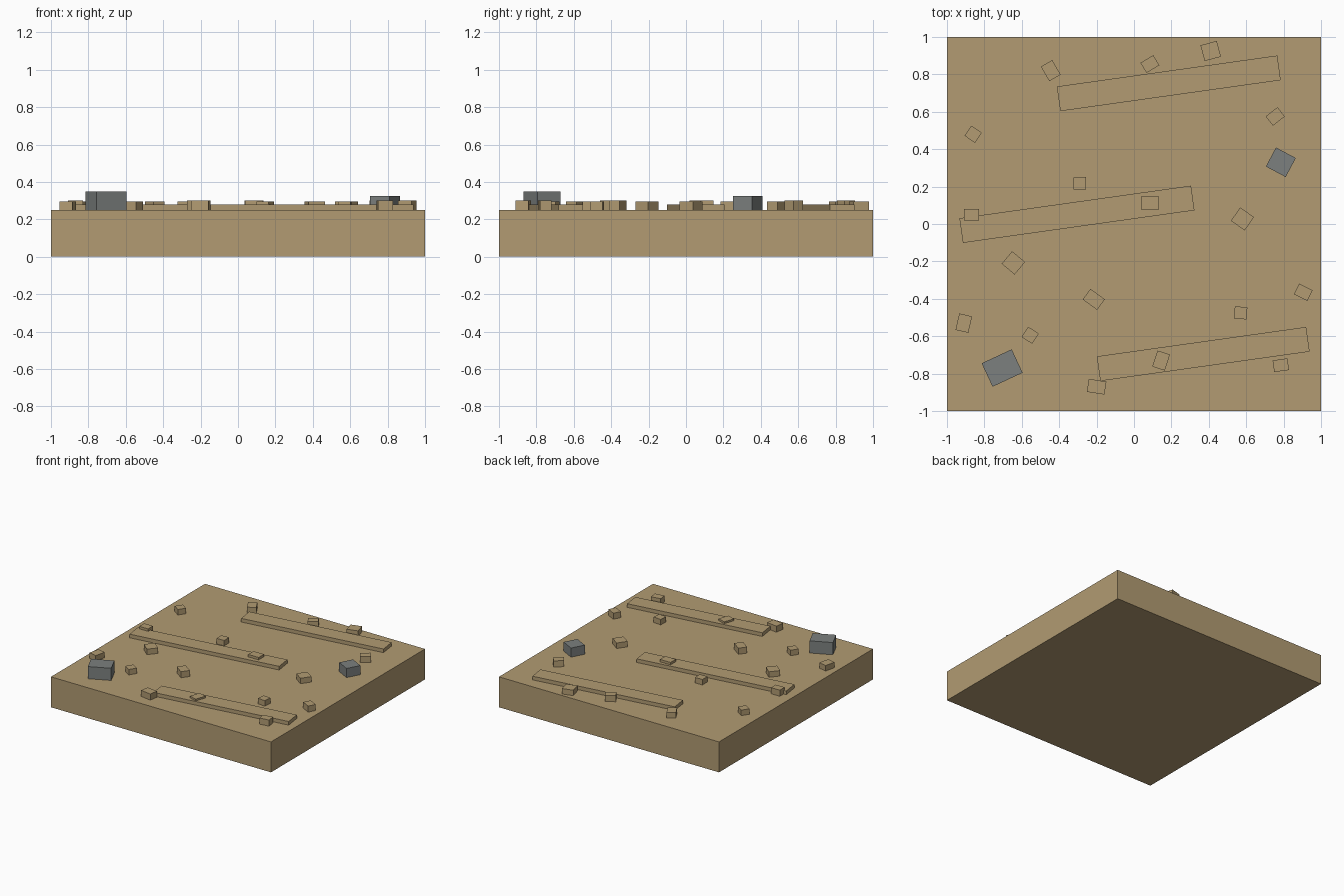
import bpy
from math import radians

GROUND = 0.25


def make_material(name, rgb):
    material = bpy.data.materials.new(name)
    material.use_nodes = True
    colour = (*rgb, 1)
    material.diffuse_color = colour
    shader = material.node_tree.nodes["Principled BSDF"]
    shader.inputs["Base Color"].default_value = colour
    return material


def add_block(name, centre, size, turn, material, bottom=GROUND):
    """Flat-sided block resting on the given height and turned about z."""
    x, y = centre
    height = size[-1]
    bpy.ops.mesh.primitive_cube_add(size=1, location=(x, y, bottom + height / 2))
    block = bpy.context.object
    block.name = name
    block.scale = size
    block.rotation_euler.z = radians(turn)
    bpy.ops.object.transform_apply(location=False, rotation=False, scale=True)
    block.data.materials.append(material)


default_cube = bpy.context.scene.objects.get("Cube")
if default_cube:
    bpy.data.objects.remove(default_cube, do_unlink=True)

sand = make_material("sand", (0.445, 0.33, 0.17))
stone = make_material("grey stone", (0.2, 0.215, 0.21))

# Square slab of ground
add_block("ground_slab", (0, 0), (2, 2, GROUND), 0, sand, bottom=0)

# Long low ridges, all running the same way
ridges = {
    "back": (0.186, 0.752, 1.19),
    "middle": (-0.305, 0.052, 1.25),
    "front": (0.37, -0.695, 1.13),
}
for place, (x, y, length) in ridges.items():
    add_block(f"{place}_sand_ridge", (x, y), (length, 0.133, 0.03), 8, sand)

# Grey rocks
add_block("large_rock", (-0.705, -0.77), (0.177, 0.138, 0.1), 25, stone)
add_block("small_rock", (0.785, 0.33), (0.12, 0.115, 0.075), -28, stone)

# Pebble shapes: width, depth and height
pebble_sizes = {
    "slim": (0.07, 0.09, 0.045),
    "wide": (0.08, 0.063, 0.05),
    "broad": (0.095, 0.07, 0.05),
    "square": (0.09, 0.087, 0.045),
    "small": (0.067, 0.065, 0.045),
}

# Scattered pebbles of each shape: x, y and turn
pebbles = {
    "slim": [(-0.445, 0.82, 30), (-0.91, -0.53, -13), (0.145, -0.73, -18)],
    "wide": [(0.085, 0.855, 31), (0.755, 0.575, 38), (-0.87, 0.05, 0),
             (0.905, -0.365, -27), (0.785, -0.755, 8)],
    "broad": [(0.085, 0.113, 0), (-0.215, -0.403, -36), (-0.2, -0.87, -9)],
    "square": [(0.41, 0.925, 15), (0.58, 0.027, -35), (-0.645, -0.208, -40)],
    "small": [(-0.86, 0.48, -34), (-0.29, 0.217, 2), (0.57, -0.475, -5),
              (-0.555, -0.595, -33)],
}
for shape, placements in pebbles.items():
    for number, (x, y, turn) in enumerate(placements, start=1):
        add_block(f"{shape}_pebble_{number}", (x, y), pebble_sizes[shape], turn, sand)
